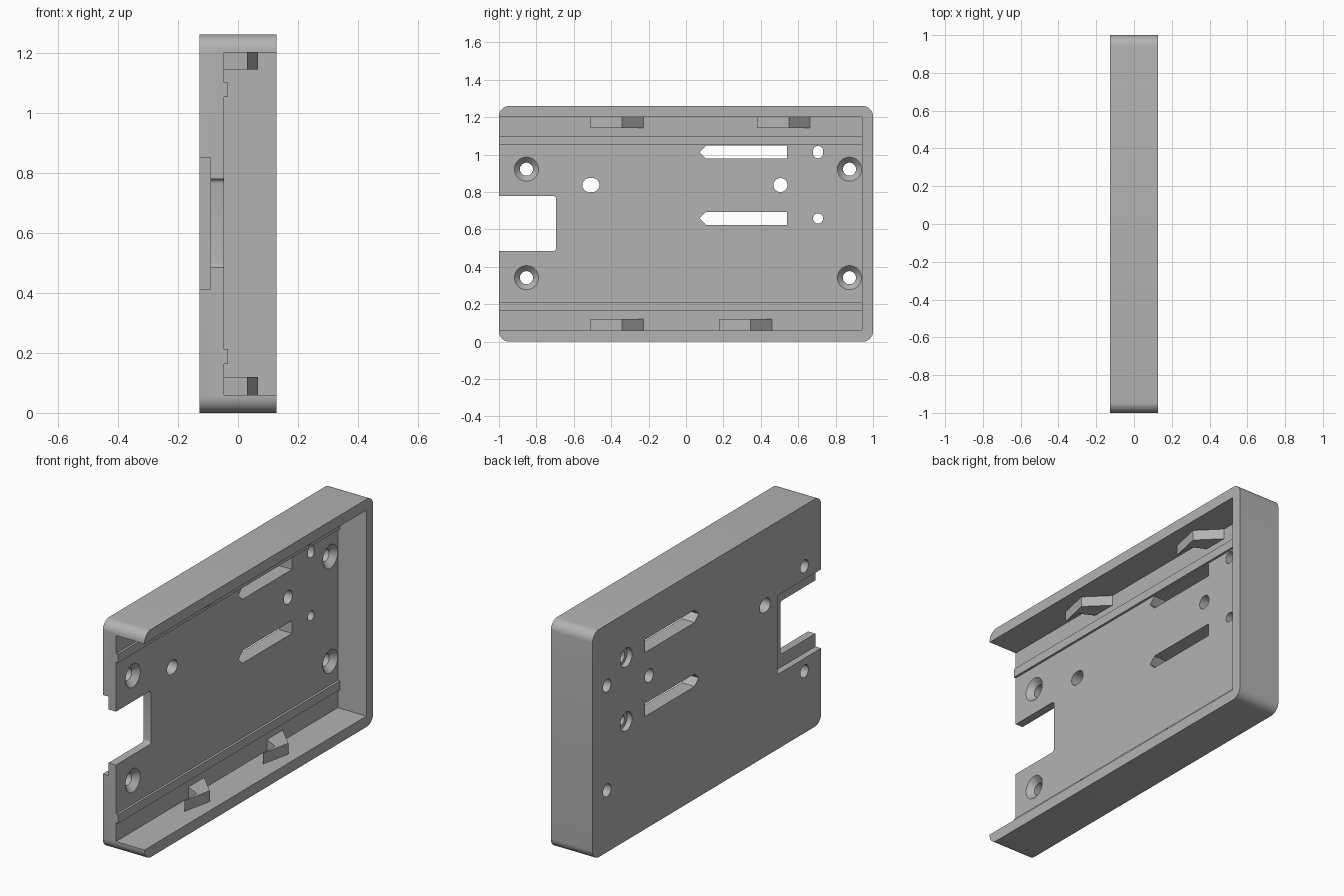
import bpy, bmesh, math
from mathutils import Vector

if "Cube" in bpy.data.objects:
    bpy.data.objects.remove(bpy.data.objects["Cube"])

grey = bpy.data.materials.new("plain grey")
grey.diffuse_color = (0.45, 0.45, 0.45, 1)
grey.use_nodes = True
grey.node_tree.nodes["Principled BSDF"].inputs["Base Color"].default_value = grey.diffuse_color

X0, X1, FLOOR = -0.128, 0.128, -0.047   # back face, rim, inner floor
TOP = 1.26


def loft(name, lower, upper):
    """Solid between two matching loops of 3D points."""
    bm = bmesh.new()
    a = [bm.verts.new(p) for p in lower]
    b = [bm.verts.new(p) for p in upper]
    n = len(a)
    bm.faces.new(a)
    bm.faces.new(b)
    for i in range(n):
        j = (i + 1) % n
        bm.faces.new((a[i], a[j], b[j], b[i]))
    bmesh.ops.recalc_face_normals(bm, faces=bm.faces)
    me = bpy.data.meshes.new(name)
    bm.to_mesh(me)
    bm.free()
    me.materials.append(grey)
    ob = bpy.data.objects.new(name, me)
    bpy.context.collection.objects.link(ob)
    return ob


def prism_x(name, pts, x0, x1):
    return loft(name, [(x0, y, z) for y, z in pts], [(x1, y, z) for y, z in pts])


def rect(y0, y1, z0, z1):
    return [(y0, z0), (y1, z0), (y1, z1), (y0, z1)]


def round_rect(y0, y1, z0, z1, r, seg=8):
    pts = []
    corners = [(y1 - r, z1 - r), (y0 + r, z1 - r), (y0 + r, z0 + r), (y1 - r, z0 + r)]
    for k, (cy, cz) in enumerate(corners):
        for i in range(seg + 1):
            t = math.pi / 2 * (k + i / seg)
            pts.append((cy + r * math.cos(t), cz + r * math.sin(t)))
    return pts


def circle(y, z, r, n=32):
    return [(y + r * math.cos(2 * math.pi * i / n), z + r * math.sin(2 * math.pi * i / n))
            for i in range(n)]


def cut(target, cutter):
    m = target.modifiers.new("cut", "BOOLEAN")
    m.operation, m.solver, m.object = "DIFFERENCE", "EXACT", cutter
    dg = bpy.context.evaluated_depsgraph_get()
    me = bpy.data.meshes.new_from_object(target.evaluated_get(dg))
    target.modifiers.clear()
    target.data = me
    bpy.data.objects.remove(cutter)


# Tray shell: rounded block, hollowed and open at the front
tray = prism_x("tray", round_rect(-1, 1, 0, TOP, 0.055), X0, X1)
cut(tray, prism_x("pocket", rect(-1.2, 0.94, 0.06, 1.2), FLOOR, 0.3))

# Connector cut-out with a wider recess on the back
cut(tray, prism_x("notch", round_rect(-1.2, -0.695, 0.484, 0.779, 0.015, 4), -0.3, 0.05))
cut(tray, prism_x("notch_recess", rect(-1.2, -0.616, 0.413, 0.85), -0.3, -0.092))

# Countersunk screw holes
for y in (-0.853, 0.874):
    for z in (0.342, 0.922):
        cut(tray, prism_x("screw_hole", circle(y, z, 0.035), -0.3, 0.05))
        cut(tray, loft("countersink",
                       [(FLOOR - 0.032, py, pz) for py, pz in circle(y, z, 0.034)],
                       [(FLOOR + 0.001, py, pz) for py, pz in circle(y, z, 0.0655)]))

# Round and elongated pin holes
cut(tray, prism_x("pin_hole", circle(0.505, 0.837, 0.0375), -0.3, 0.05))
cut(tray, prism_x("pin_slot", round_rect(-0.554, -0.463, 0.7995, 0.8745, 0.0374), -0.3, 0.05))

# Pointed slots, each with a small hole counterbored from the back
for z, stretch in ((0.659, 0), (1.013, 0.006)):
    h = 0.035
    cut(tray, prism_x("slot", [(0.072, z), (0.107, z - h), (0.54, z - h),
                               (0.54, z + h), (0.107, z + h)], -0.3, 0.05))
    r = 0.027
    cut(tray, prism_x("small_hole", round_rect(0.706 - r, 0.706 + r, z - r - stretch,
                                               z + r + stretch, r - 0.0002), -0.3, 0.05))
    cut(tray, prism_x("counterbore", circle(0.706, z, 0.052), -0.3, X0 + 0.03))

bpy.ops.object.select_all(action="DESELECT")
tray.select_set(True)
bpy.context.view_layer.objects.active = tray
bpy.ops.object.shade_smooth_by_angle(angle=math.radians(30))

# Support rails along the floor
for name, z0, z1 in (("lower_rail", 0.163, 0.212), ("upper_rail", 1.052, 1.1)):
    prism_x(name, rect(-1, 0.945, z0, z1), FLOOR - 0.01, -0.034)

# Snap hooks on the side walls: (x, y) profile pulled along z
hook = [(0.03, 0), (0.066, 0.17), (FLOOR, 0.283), (FLOOR - 0.005, 0.283),
        (FLOOR - 0.005, 0.145), (FLOOR, 0.145), (0.03, 0.105)]
for name, y, z0, z1 in (("lower_hook_front", -0.511, 0.055, 0.12),
                        ("lower_hook_back", 0.176, 0.055, 0.12),
                        ("upper_hook_front", -0.511, 1.143, 1.205),
                        ("upper_hook_back", 0.38, 1.143, 1.205)):
    loft(name, [(x, y + d, z0) for x, d in hook], [(x, y + d, z1) for x, d in hook])
